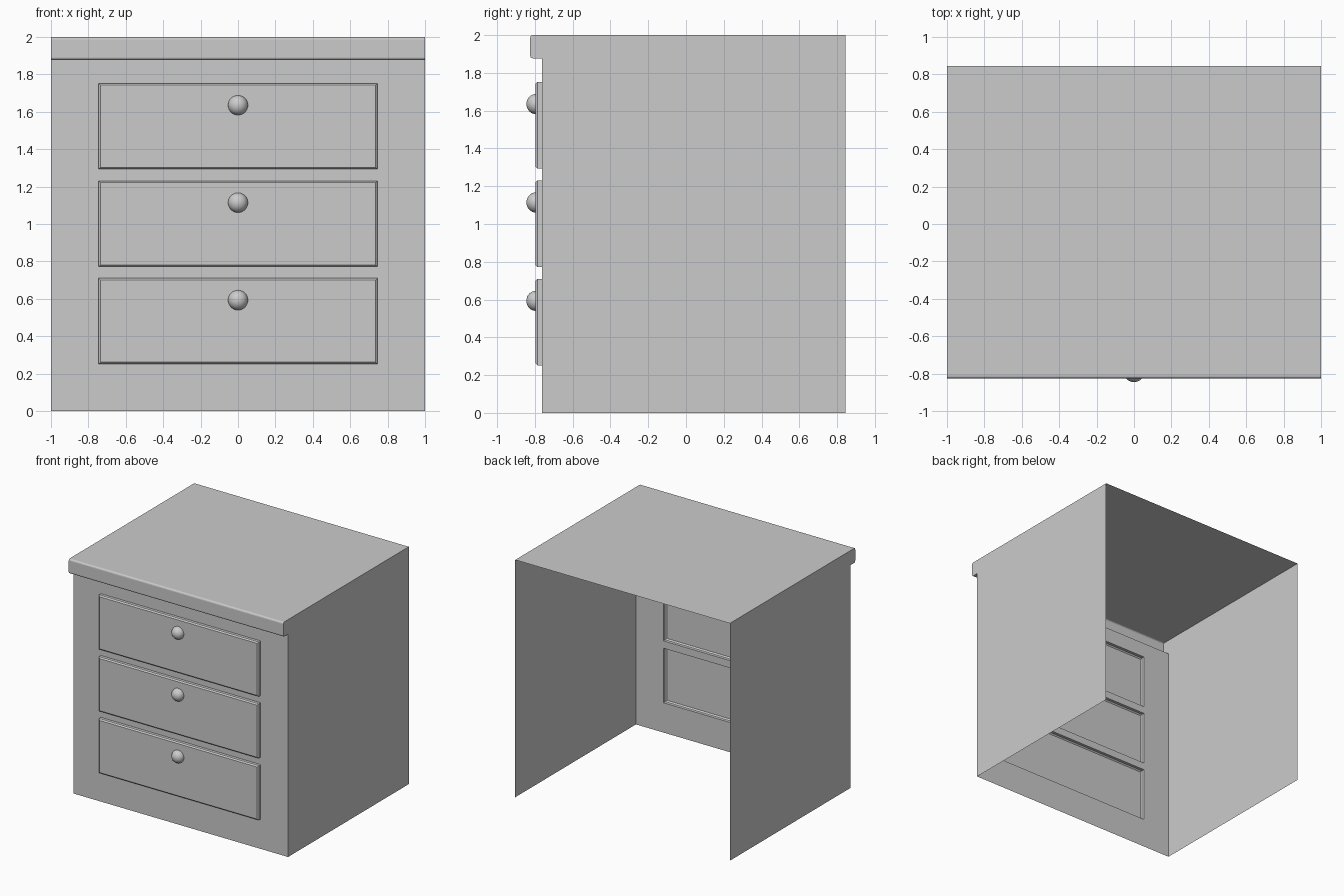
import bpy, bmesh, math

if "Cube" in bpy.data.objects:
    bpy.data.objects.remove(bpy.data.objects["Cube"])

PANEL_Y, DRAWER_Y, LIP_Y, BACK_Y = -0.762, -0.796, -0.825, 0.845
LIP_Z, TOP_Z, HALF_W = 1.877, 2.0, 1.0
DRAWER_X, DRAWER_H, PITCH, FIRST_Z, BEVEL = 0.745, 0.459, 0.521, 0.251, 0.01
drawer_bottoms = [FIRST_Z + i * PITCH for i in range(3)]


def finish(name, bm, smooth=False):
    bmesh.ops.remove_doubles(bm, verts=bm.verts, dist=1e-5)
    bmesh.ops.recalc_face_normals(bm, faces=bm.faces)
    mesh = bpy.data.meshes.new(name)
    bm.to_mesh(mesh)
    bm.free()
    if smooth:
        for p in mesh.polygons:
            p.use_smooth = True
    ob = bpy.data.objects.new(name, mesh)
    bpy.context.collection.objects.link(ob)
    return ob


def face(bm, pts):
    return bm.faces.new([bm.verts.new(p) for p in pts])


# Open cabinet shell: lip and top swept along x, closed by side sheets
bm = bmesh.new()
profile = [(PANEL_Y, LIP_Z)]
r = 0.014
for cz, start in ((LIP_Z + r, 270), (TOP_Z - r, 180)):
    for k in range(4):
        a = math.radians(start - 30 * k)
        profile.append((LIP_Y + r + r * math.cos(a), cz + r * math.sin(a)))
profile.append((BACK_Y, TOP_Z))
for (y0, z0), (y1, z1) in zip(profile, profile[1:]):
    face(bm, [(-HALF_W, y0, z0), (HALF_W, y0, z0), (HALF_W, y1, z1), (-HALF_W, y1, z1)])
for x in (-HALF_W, HALF_W):
    face(bm, [(x, y, z) for y, z in [(PANEL_Y, 0)] + profile + [(BACK_Y, 0)]])

# Front frame with three drawer openings
xs = [-HALF_W, -DRAWER_X, DRAWER_X, HALF_W]
zs = [0] + [z + d for z in drawer_bottoms for d in (0, DRAWER_H)] + [LIP_Z]
for i in range(3):
    for j in range(len(zs) - 1):
        if i == 1 and j % 2 == 1:
            continue
        face(bm, [(xs[i], PANEL_Y, zs[j]), (xs[i + 1], PANEL_Y, zs[j]),
                  (xs[i + 1], PANEL_Y, zs[j + 1]), (xs[i], PANEL_Y, zs[j + 1])])
finish("cabinet_shell", bm)


# Raised drawer front, hollow behind, with a chamfered edge
def drawer_front(name, z):
    bm = bmesh.new()
    rings = []
    for y, d in ((PANEL_Y, 0), (DRAWER_Y + BEVEL, 0), (DRAWER_Y, BEVEL)):
        x, lo, hi = DRAWER_X - d, z + d, z + DRAWER_H - d
        rings.append([bm.verts.new(p) for p in ((-x, y, lo), (x, y, lo), (x, y, hi), (-x, y, hi))])
    for a, b in zip(rings, rings[1:]):
        for k in range(4):
            n = (k + 1) % 4
            bm.faces.new((a[k], a[n], b[n], b[k]))
    bm.faces.new(rings[-1])
    finish(name, bm)


# Half-round knob sitting on the drawer face
def knob(name, z):
    bm = bmesh.new()
    bmesh.ops.create_uvsphere(bm, u_segments=24, v_segments=16, radius=0.053)
    bmesh.ops.delete(bm, geom=[v for v in bm.verts if v.co.y > 1e-4], context='VERTS')
    for v in bm.verts:
        v.co.y *= (0.845 + DRAWER_Y) / 0.053
    ob = finish(name, bm, True)
    ob.location = (0, DRAWER_Y, z)


for i, z in enumerate(drawer_bottoms):
    drawer_front(f"drawer_front_{i + 1}", z)
    knob(f"drawer_knob_{i + 1}", z + 0.342)
